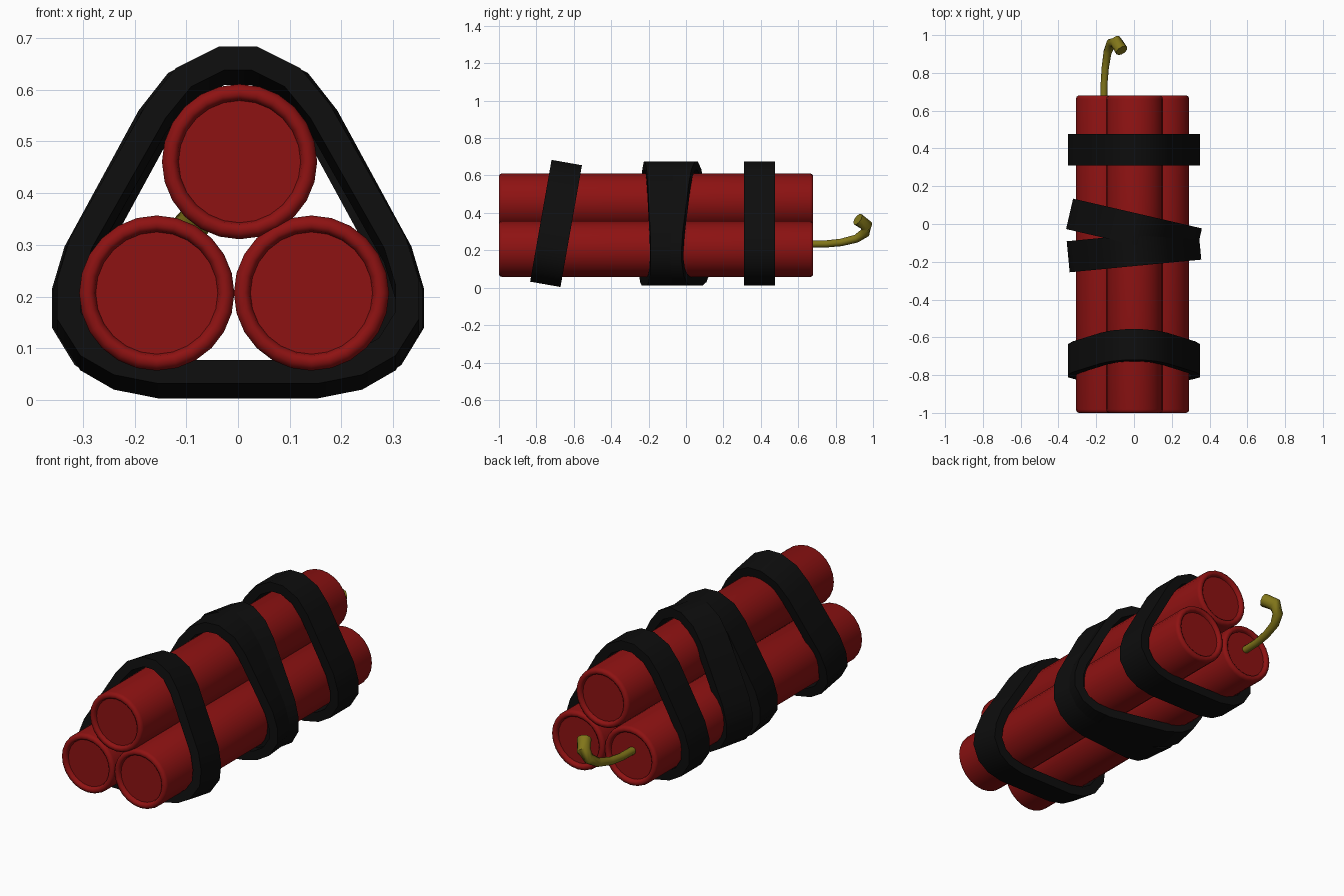
import bpy, bmesh, math
from mathutils import Matrix, Vector

if "Cube" in bpy.data.objects:
    bpy.data.objects.remove(bpy.data.objects["Cube"])


def material(name, rgb):
    m = bpy.data.materials.new(name)
    m.diffuse_color = (*rgb, 1)
    m.use_nodes = True
    m.node_tree.nodes["Principled BSDF"].inputs["Base Color"].default_value = m.diffuse_color
    return m


RED = material("red_paper", (0.27, 0.006, 0.006))
BLACK = material("black_tape", (0.004, 0.004, 0.004))
OLIVE = material("olive_cord", (0.22, 0.18, 0.01))


def finish(name, bm, mat, angle):
    bmesh.ops.recalc_face_normals(bm, faces=bm.faces)
    me = bpy.data.meshes.new(name)
    bm.to_mesh(me)
    bm.free()
    ob = bpy.data.objects.new(name, me)
    bpy.context.collection.objects.link(ob)
    me.materials.append(mat)
    bpy.ops.object.select_all(action='DESELECT')
    ob.select_set(True)
    bpy.context.view_layer.objects.active = ob
    bpy.ops.object.shade_smooth_by_angle(angle=math.radians(angle))
    return ob


def loft(bm, rings, cyclic=False):
    n = len(rings[0])
    last = len(rings) if cyclic else len(rings) - 1
    for i in range(last):
        a, b = rings[i], rings[(i + 1) % len(rings)]
        for j in range(n):
            k = (j + 1) % n
            bm.faces.new((a[j], a[k], b[k], b[j]))


# Sticks: turned tubes with a rounded rim around each sunken end
def stick(name, x, z, sides=24):
    rim = [(0.118, -0.982), (0.121, -0.994), (0.129, -1.0), (0.139, -0.999),
           (0.147, -0.993), (0.15, -0.982)]
    profile = rim + [(r, -0.16 - (y + 0.16)) for r, y in reversed(rim)]
    bm = bmesh.new()
    rings = []
    for r, y in profile:
        rings.append([bm.verts.new((x + r * math.cos(t), y, z + r * math.sin(t)))
                      for t in (2 * math.pi * j / sides for j in range(sides))])
    loft(bm, rings)
    bm.faces.new(rings[0])
    bm.faces.new(rings[-1])
    finish(name, bm, RED, 50)


stick("stick_left", -0.157, 0.207)
stick("stick_right", 0.142, 0.207)
stick("stick_top", 0.003, 0.461)

# Tape bands: rounded-triangle loops, half outline mirrored, then tilted
MID = 0.343
half = [(0.037, 0.674), (0.12, 0.632), (0.178, 0.56), (0.325, 0.297), (0.35, 0.215),
        (0.35, 0.14), (0.305, 0.068), (0.24, 0.03), (0.155, 0.013)]
outer = [Vector((x, z - MID)) for x, z in half]
outer += [Vector((-p.x, p.y)) for p in reversed(outer)]


def inset(pts, d):
    result = []
    for i, p in enumerate(pts):
        a = (p - pts[i - 1]).normalized()
        b = (pts[(i + 1) % len(pts)] - p).normalized()
        na, nb = Vector((a.y, -a.x)), Vector((b.y, -b.x))
        result.append(p + (na + nb) * d / (1 + na.dot(nb)))
    return result


def band(name, y, tilt_x=0, turn_z=0, w=0.0825, thick=0.046):
    bm = bmesh.new()
    rings = []
    for o, i in zip(outer, inset(outer, thick)):
        rings.append([bm.verts.new((p.x, s, p.y))
                      for p, s in ((o, -w), (o, w), (i, w), (i, -w))])
    loft(bm, rings, cyclic=True)
    m = (Matrix.Translation((0, y, MID))
         @ Matrix.Rotation(math.radians(turn_z), 4, 'Z')
         @ Matrix.Rotation(math.radians(tilt_x), 4, 'X'))
    bmesh.ops.transform(bm, matrix=m, verts=bm.verts)
    finish(name, bm, BLACK, 48)


band("band_back", 0.393)
band("band_middle_a", -0.025, turn_z=-13)
band("band_middle_b", -0.14, turn_z=5.5)
band("band_front", -0.695, tilt_x=-10)

# Fuse: hooked cord that thickens toward its tip
path = [(-0.16, 0.65, 0.233, 0.019), (-0.158, 0.75, 0.234, 0.019), (-0.152, 0.83, 0.242, 0.02),
        (-0.14, 0.91, 0.262, 0.022), (-0.12, 0.957, 0.293, 0.027),
        (-0.095, 0.965, 0.332, 0.034), (-0.065, 0.918, 0.366, 0.034)]
pts = [Vector(p[:3]) for p in path]
bm = bmesh.new()
rings = []
for i, p in enumerate(pts):
    t = (pts[min(i + 1, len(pts) - 1)] - pts[max(i - 1, 0)]).normalized()
    u = t.cross(Vector((1, 0, 0.0))).normalized()
    v = t.cross(u)
    rings.append([bm.verts.new(p + path[i][3] * (u * math.cos(a) + v * math.sin(a)))
                  for a in (2 * math.pi * j / 10 for j in range(10))])
loft(bm, rings)
bm.faces.new(rings[0])
bm.faces.new(rings[-1])
finish("fuse", bm, OLIVE, 50)
